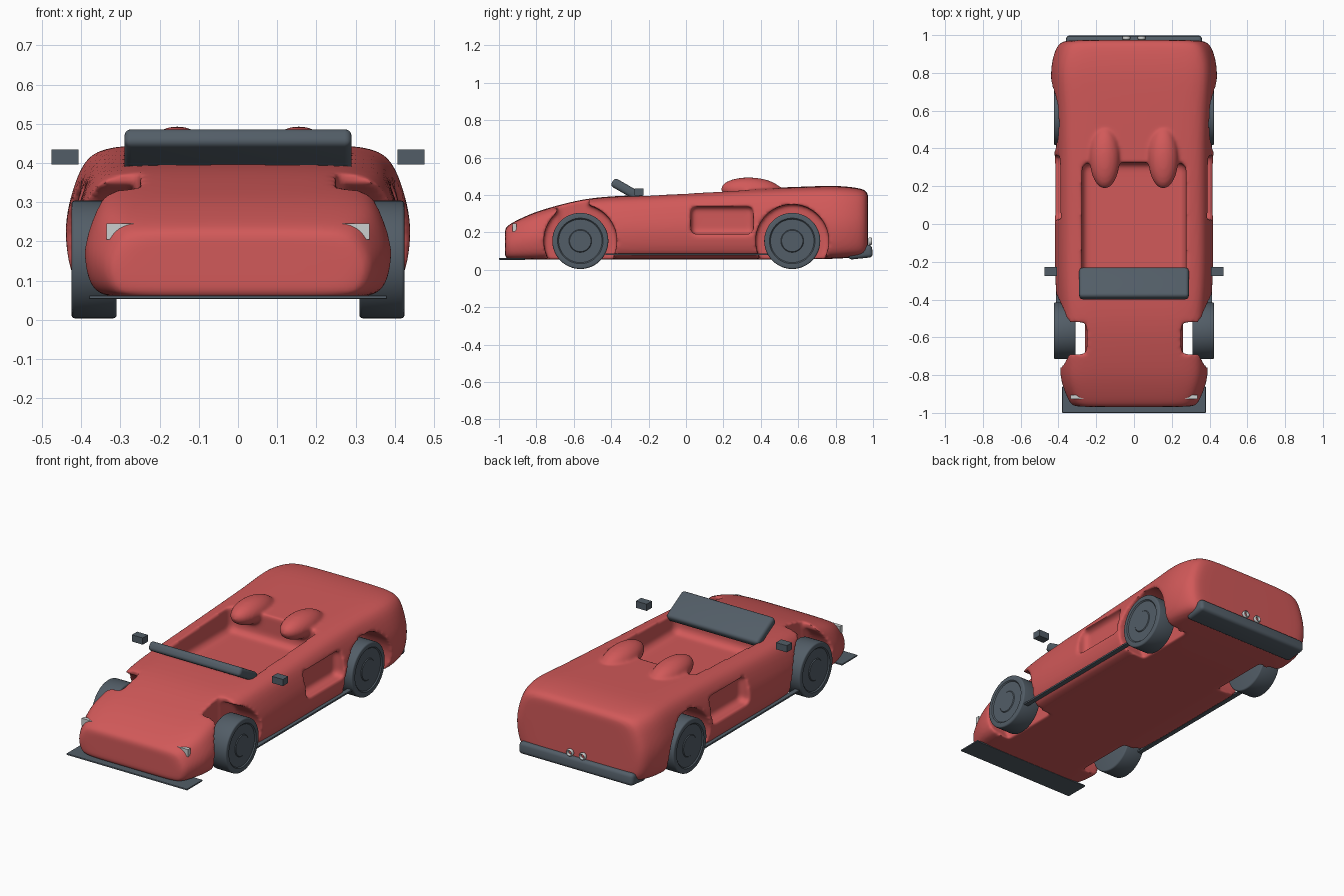
import bpy
import bmesh
from math import radians, pi
from mathutils import Matrix

cube = bpy.data.objects.get("Cube")
if cube:
    bpy.data.objects.remove(cube, do_unlink=True)


def material(name, rgb):
    m = bpy.data.materials.new(name)
    m.use_nodes = True
    m.diffuse_color = (*rgb, 1)
    m.node_tree.nodes["Principled BSDF"].inputs["Base Color"].default_value = (*rgb, 1)
    return m


RED = material("body_red", (0.64, 0.1, 0.1))
DARK = material("dark_slate", (0.085, 0.11, 0.135))
PALE = material("pale_grey", (0.6, 0.62, 0.62))


def make(name, bm, mat):
    bmesh.ops.recalc_face_normals(bm, faces=bm.faces)
    mesh = bpy.data.meshes.new(name)
    bm.to_mesh(mesh)
    bm.free()
    mesh.materials.append(mat)
    ob = bpy.data.objects.new(name, mesh)
    bpy.context.collection.objects.link(ob)
    return ob


def finish(ob, angle=35):
    """Apply modifiers and shade smooth with sharp edges kept."""
    bpy.ops.object.select_all(action="DESELECT")
    ob.select_set(True)
    bpy.context.view_layer.objects.active = ob
    bpy.ops.object.convert(target="MESH")
    bpy.ops.object.shade_smooth_by_angle(angle=radians(angle))


def box(name, lo, hi, mat, bevel=0.0, tilt=0.0, seg=4):
    """Box between two corners, with rounded edges, tilted about x."""
    size = [b - a for a, b in zip(lo, hi)]
    mid = [(a + b) / 2 for a, b in zip(lo, hi)]
    bm = bmesh.new()
    bmesh.ops.create_cube(bm, size=1)
    bmesh.ops.scale(bm, vec=size, verts=bm.verts)
    if bevel:
        bmesh.ops.bevel(bm, geom=bm.edges[:], offset=bevel, segments=seg,
                        profile=0.5, affect="EDGES")
    bm.transform(Matrix.Translation(mid) @ Matrix.Rotation(tilt, 4, "X"))
    return make(name, bm, mat)


def disc(name, x, y, z, r, width, mat, bevel=0.0, rim_side=0):
    """Cylinder with its axle along x; rim_side cuts hub rings in that face."""
    bm = bmesh.new()
    bmesh.ops.create_cone(bm, cap_ends=True, segments=48, radius1=r, radius2=r, depth=width)
    bm.transform(Matrix.Translation((x, y, z)) @ Matrix.Rotation(pi / 2, 4, "Y"))
    if rim_side:
        bm.normal_update()
        face = [f for f in bm.faces if f.normal.x * rim_side > 0.9]
        for thick, depth in ((0.028, 0), (0.006, -0.006), (0.055, 0), (0.004, 0.004)):
            bmesh.ops.inset_region(bm, faces=face, thickness=thick, depth=depth)
    if bevel:
        rim = [e for e in bm.edges if len(e.link_faces) == 2
               and abs(e.calc_face_angle(0) - pi / 2) < 0.1
               and all(((v.co.y - y) ** 2 + (v.co.z - z) ** 2) ** 0.5 > r - 0.001 for v in e.verts)]
        bmesh.ops.bevel(bm, geom=rim, offset=bevel, segments=3, profile=0.5, affect="EDGES")
    return make(name, bm, mat)


# Body loft: y, half width, bottom, top, at stations from nose to tail
STATIONS = [(-0.968, 0.22, 0.09, 0.20), (-0.968, 0.32, 0.062, 0.222),
            (-0.945, 0.34, 0.055, 0.243), (-0.89, 0.365, 0.055, 0.272),
            (-0.80, 0.395, 0.055, 0.312), (-0.66, 0.385, 0.055, 0.352),
            (-0.50, 0.40, 0.055, 0.388), (-0.30, 0.418, 0.055, 0.397),
            (0.0, 0.418, 0.055, 0.412), (0.35, 0.418, 0.055, 0.434),
            (0.62, 0.425, 0.055, 0.444), (0.80, 0.445, 0.058, 0.451),
            (0.91, 0.422, 0.066, 0.440), (0.972, 0.39, 0.074, 0.425),
            (0.974, 0.30, 0.11, 0.38)]
# Cross-section as fractions of half width and height
SECTION = [(0.4, 0), (0.82, 0), (0.95, 0.06), (1.0, 0.28), (1.01, 0.5),
           (0.96, 0.72), (0.89, 0.92), (0.75, 0.99), (0.4, 1.0)]
ring = SECTION + [(-x, z) for x, z in reversed(SECTION)]
bm = bmesh.new()
loops = [[bm.verts.new((fx * w, y, zb + fz * (zt - zb))) for fx, fz in ring]
         for y, w, zb, zt in STATIONS]
n = len(ring)
for a, b in zip(loops, loops[1:]):
    for i in range(n):
        j = (i + 1) % n
        bm.faces.new((a[i], a[j], b[j], b[i]))
for end in (loops[0], loops[-1]):
    for i in range(n // 2 - 1):
        bm.faces.new((end[i], end[i + 1], end[n - 2 - i], end[n - 1 - i]))
body = make("body", bm, RED)
sub = body.modifiers.new("subdivision", "SUBSURF")
sub.levels = sub.render_levels = 2

# Cutters for the cockpit, wheel wells and side scoops
FRONT_Y, REAR_Y, AXLE_Z = -0.565, 0.568, 0.154
cutters = [box("cockpit_cutter", (-0.275, -0.3, 0.285), (0.275, 0.325, 0.6), RED, 0.04)]
for s in (-1, 1):
    for y in (FRONT_Y, REAR_Y):
        cutters.append(disc("well_cutter", s * 0.45, y, AXLE_Z, 0.195, 0.38, RED))
    x0, x1 = sorted((s * 0.25, s * 0.6))
    cutters.append(box("fender_cutter", (x0, -0.69, 0.1), (x1, -0.52, 0.6), RED, 0.03))
    x0, x1 = sorted((s * 0.355, s * 0.6))
    cutters.append(box("scoop_cutter", (x0, 0.025, 0.19), (x1, 0.36, 0.34), RED, 0.03))

# Headrest fairings, blended into the body
fairings = []
for s in (-1, 1):
    bm = bmesh.new()
    bmesh.ops.create_uvsphere(bm, u_segments=32, v_segments=16, radius=1)
    bm.transform(Matrix.Translation((s * 0.155, 0.35, 0.425))
                 @ Matrix.Rotation(radians(-3), 4, "X")
                 @ Matrix.Diagonal((0.08, 0.163, 0.068, 1)))
    fairings.append(make("headrest", bm, RED))

for tool, operation in ([(c, "DIFFERENCE") for c in cutters]
                        + [(f, "UNION") for f in fairings]):
    tool.hide_render = True
    mod = body.modifiers.new("shape", "BOOLEAN")
    mod.object, mod.operation, mod.solver = tool, operation, "EXACT"
remesh = body.modifiers.new("remesh", "REMESH")
remesh.mode, remesh.voxel_size = "VOXEL", 0.01
soften = body.modifiers.new("soften", "SMOOTH")
soften.factor, soften.iterations = 0.5, 5
finish(body, 60)
for tool in cutters + fairings:
    bpy.data.objects.remove(tool, do_unlink=True)

# Wheels, mirrors, sills, headlights and exhausts on both sides
for s, side in ((1, "left"), (-1, "right")):
    for y, end in ((FRONT_Y, "front"), (REAR_Y, "rear")):
        finish(disc(f"{end}_{side}_wheel", s * 0.367, y, AXLE_Z, 0.15, 0.115, DARK, 0.008, s))
    x0, x1 = sorted((s * 0.407, s * 0.475))
    box(f"{side}_mirror", (x0, -0.275, 0.396), (x1, -0.228, 0.434), DARK)
    x0, x1 = sorted((s * 0.385, s * 0.412))
    box(f"{side}_sill", (x0, -0.43, 0.079), (x1, 0.44, 0.088), DARK)

    bm = bmesh.new()
    outline = [(0.335, 0.246), (0.232, 0.246), (0.255, 0.236), (0.292, 0.205), (0.335, 0.205)]
    lens = bm.faces.new([bm.verts.new((s * x, -0.927, z)) for x, z in outline])
    out = bmesh.ops.extrude_face_region(bm, geom=[lens])
    bmesh.ops.translate(bm, vec=(0, 0.022, 0),
                        verts=[v for v in out["geom"] if isinstance(v, bmesh.types.BMVert)])
    make(f"{side}_headlight", bm, PALE)

    bpy.ops.mesh.primitive_torus_add(major_radius=0.016, minor_radius=0.005,
                                     major_segments=24, minor_segments=8,
                                     location=(s * 0.04, 0.985, 0.152), rotation=(pi / 2, 0, 0))
    exhaust = bpy.context.object
    exhaust.name = f"{side}_exhaust"
    exhaust.scale.z = 2
    exhaust.data.materials.append(PALE)
    finish(exhaust, 60)

# Windscreen, splitter and rear bumper
finish(box("windscreen", (-0.29, -0.405, 0.401), (0.29, -0.225, 0.451), DARK, 0.018, radians(-30)))
box("front_splitter", (-0.38, -1.0, 0.053), (0.38, -0.86, 0.062), DARK, 0.003, seg=2)
finish(box("rear_bumper", (-0.36, 0.865, 0.06), (0.36, 0.997, 0.128), DARK, 0.02, radians(6)))
